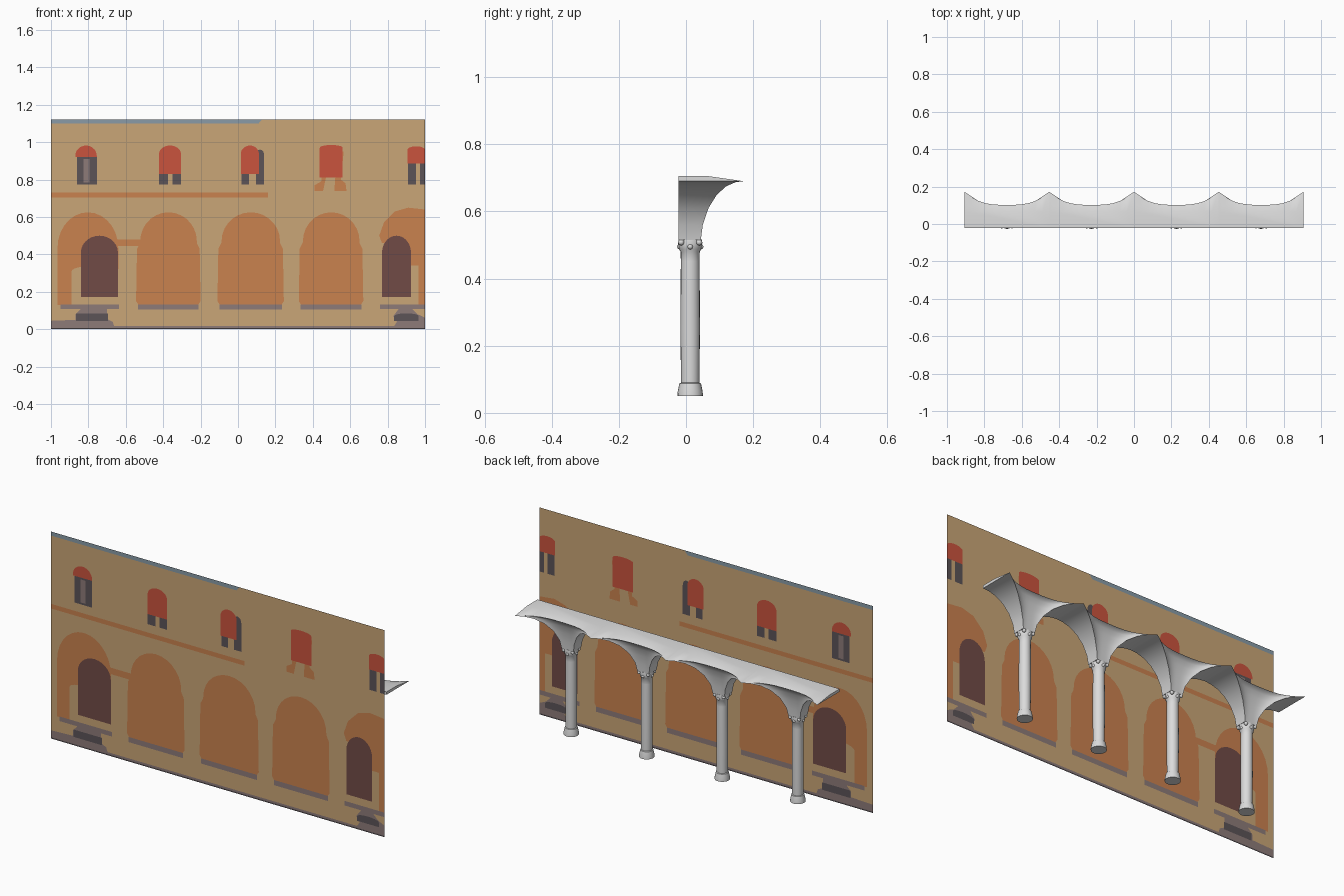
import bpy, bmesh, math
from mathutils import Vector, Matrix
from mathutils.geometry import delaunay_2d_cdt

if "Cube" in bpy.data.objects:
    bpy.data.objects.remove(bpy.data.objects["Cube"])


def material(name, r, g, b):
    m = bpy.data.materials.new(name)
    m.diffuse_color = [(c / 255) ** 2.2 for c in (r, g, b)] + [1]
    m.use_nodes = True
    m.node_tree.nodes["Principled BSDF"].inputs["Base Color"].default_value = m.diffuse_color
    return m


TAN, ORANGE, RED, DARK, MAROON, MAUVE, BLUE = range(7)
wall_mats = [material("tan plaster", 200, 164, 118), material("orange plaster", 201, 129, 80),
             material("red shutter", 201, 84, 64), material("dark grey", 92, 84, 88),
             material("maroon door", 112, 76, 72), material("mauve stone", 140, 122, 120),
             material("blue sky edge", 136, 154, 166)]
stone = material("pale stone", 218, 218, 218)


def add_object(name, bm, mats, smooth=None):
    me = bpy.data.meshes.new(name)
    bm.to_mesh(me)
    bm.free()
    ob = bpy.data.objects.new(name, me)
    bpy.context.collection.objects.link(ob)
    for m in mats:
        me.materials.append(m)
    if smooth:
        bpy.ops.object.select_all(action='DESELECT')
        ob.select_set(True)
        bpy.context.view_layer.objects.active = ob
        bpy.ops.object.shade_smooth_by_angle(angle=math.radians(smooth))
    return ob


# ---- painted wall: flat sheet partitioned into coloured regions ----
W, H, WALL_Y = 1.0, 1.122, -0.172
shapes = []          # later shapes are painted over earlier ones


def poly(mat, *pts):
    shapes.append((mat, [(max(-W, min(W, x)), max(0, min(H, z))) for x, z in pts]))


def arch(mat, x0, x1, z0, z1, rise=0.0):
    """Upright panel with an elliptical head of the given rise."""
    pts = [(x0, z0), (x1, z0)]
    if rise:
        c, r = (x0 + x1) / 2, (x1 - x0) / 2
        pts += [(c + r * math.cos(a), z1 - rise + rise * math.sin(a))
                for a in (math.pi * i / 14 for i in range(15))]
    else:
        pts += [(x1, z1), (x0, z1)]
    poly(mat, *pts)


arch(TAN, -W, W, 0, H)
poly(BLUE, (-1, 1.1), (0.11, 1.1), (0.13, H), (-1, H))
arch(ORANGE, -1, 0.16, 0.705, 0.73)                       # cornice stripe

# blind arches
for x0, x1 in ((-0.545, -0.2), (-0.11, 0.245), (0.325, 0.67)):
    poly(ORANGE, (x0 + 0.02, 0.12), (x1 - 0.02, 0.12), (x1, 0.15), (x1 - 0.005, 0.43),
         (x1 - 0.025, 0.47), (x0 + 0.025, 0.47), (x0 + 0.005, 0.43), (x0, 0.15))
    arch(ORANGE, x0 + 0.022, x1 - 0.02, 0.42, 0.625, 0.155)
    arch(MAUVE, x0 + 0.01, x1 - 0.01, 0.105, 0.133)

# left doorway
arch(ORANGE, -0.965, -0.64, 0.13, 0.625, 0.19)
arch(ORANGE, -0.66, -0.52, 0.445, 0.48)
arch(TAN, -0.89, -0.63, 0.13, 0.34, 0.03)
arch(MAROON, -0.84, -0.642, 0.172, 0.5, 0.09)
arch(MAUVE, -0.95, -0.635, 0.108, 0.133)

# right doorway
poly(ORANGE, (0.77, 0.46), (1, 0.46), (1, 0.64), (0.91, 0.65), (0.84, 0.63), (0.78, 0.57), (0.755, 0.5))
arch(ORANGE, 0.91, 1, 0.34, 0.5)
arch(ORANGE, 0.965, 1, 0.13, 0.36)
arch(MAROON, 0.77, 0.925, 0.172, 0.5, 0.09)
arch(MAUVE, 0.76, 1, 0.108, 0.133)

# steps and ground line
arch(MAUVE, -1, 1, 0, 0.017)
poly(MAUVE, (-1, 0.01), (-0.66, 0.01), (-0.67, 0.04), (-0.7, 0.055), (-0.7, 0.11), (-0.84, 0.11),
     (-0.87, 0.08), (-0.87, 0.05), (-1, 0.045))
arch(DARK, -0.865, -0.695, 0.045, 0.085)
poly(MAUVE, (0.83, 0.01), (1, 0.01), (1, 0.062), (0.96, 0.08), (0.93, 0.11), (0.86, 0.11),
     (0.83, 0.07), (0.85, 0.04))
arch(DARK, 0.835, 0.965, 0.045, 0.085, 0.015)
arch(DARK, -1, 1, 0, 0.007)

# upper windows
arch(DARK, -0.86, -0.755, 0.775, 0.93)
arch(MAUVE, -0.825, -0.795, 0.785, 0.91)
arch(RED, -0.87, -0.755, 0.92, 0.982, 0.055)
for a, b in ((-0.422, -0.375), (-0.35, -0.305)):
    arch(DARK, a, b, 0.775, 0.84)
arch(RED, -0.422, -0.305, 0.83, 0.982, 0.045)
arch(DARK, 0.02, 0.06, 0.775, 0.84)
arch(DARK, 0.095, 0.14, 0.775, 0.96, 0.03)
arch(RED, 0.015, 0.112, 0.83, 0.982, 0.045)
poly(ORANGE, (0.41, 0.74), (0.455, 0.74), (0.47, 0.81), (0.52, 0.81), (0.515, 0.74),
     (0.58, 0.74), (0.575, 0.78), (0.55, 0.8), (0.565, 0.95), (0.45, 0.95), (0.445, 0.79), (0.41, 0.77))
arch(RED, 0.437, 0.56, 0.81, 0.985, 0.015)
arch(DARK, 0.908, 0.952, 0.775, 0.89)
arch(DARK, 0.973, 1, 0.775, 0.89)
arch(RED, 0.905, 1, 0.885, 0.978, 0.02)

verts, faces = [], []
for _, pts in shapes:
    faces.append(list(range(len(verts), len(verts) + len(pts))))
    verts += [Vector(p) for p in pts]
vs, _, fs, _, _, owners = delaunay_2d_cdt(verts, [], faces, 0, 1e-5)
bm = bmesh.new()
bv = [bm.verts.new((v.x, WALL_Y, v.y)) for v in vs]
for f, own in zip(fs, owners):
    face = bm.faces.new([bv[i] for i in f])
    face.material_index = shapes[max(own)][0] if own else TAN
add_object("painted_wall", bm, wall_mats)

# ---- arcade: four columns carrying flared vault springers ----
PITCH, COL_Y, FRONT = 0.453, 0.0125, -0.022


def lathe(bm, profile, x, sides=20):
    rings = [[bm.verts.new((x + r * math.cos(2 * math.pi * i / sides),
                            COL_Y + r * math.sin(2 * math.pi * i / sides), z))
              for i in range(sides)] for r, z in profile]
    skin(bm, rings)


def skin(bm, rings):
    n = len(rings[0])
    for a, b in zip(rings, rings[1:]):
        for i in range(n):
            j = (i + 1) % n
            bm.faces.new((a[i], a[j], b[j], b[i]))
    bm.faces.new(rings[0][::-1])
    bm.faces.new(rings[-1])


vault_profile = [(0.515, 0.044), (0.56, 0.05), (0.61, 0.067), (0.65, 0.092),
                 (0.675, 0.12), (0.687, 0.148), (0.69, 0.172)]
for k in range(4):
    x = (k - 1.5) * PITCH
    # base and shaft
    bm = bmesh.new()
    lathe(bm, [(0.038, 0.05), (0.037, 0.065), (0.032, 0.088), (0.0275, 0.09),
               (0.029, 0.25), (0.028, 0.456)], x)
    add_object(f"column_{k + 1}", bm, [stone], 35)

    # capital bell with corner volutes and middle leaves
    bm = bmesh.new()
    lathe(bm, [(0.028, 0.453), (0.0285, 0.48), (0.033, 0.487), (0.036, 0.503), (0.034, 0.518)], x)
    for i in range(8):
        a = i * math.pi / 4
        r, z, s = (0.038, 0.508, 0.0095) if i % 2 else (0.031, 0.495, 0.0085)
        bmesh.ops.create_icosphere(bm, subdivisions=2, radius=s, matrix=Matrix.Translation(
            (x + r * math.cos(a), COL_Y + r * math.sin(a), z)))
    add_object(f"capital_{k + 1}", bm, [stone], 40)

    # vault springer: flat front, scalloped back, corner groins
    bm = bmesh.new()
    rings, N = [], 12
    for z, c in vault_profile:
        t = (c - 0.044) / 0.128
        w, d = 0.035 + (PITCH / 2 - 0.035) * t, 0.044 + 0.058 * t
        back = [1 - 2 * i / N for i in range(N + 1)]
        ring = [(x - w, FRONT, z), (x + w, FRONT, z)]
        ring += [(x + w * u, d + (c - d) * abs(u) ** 3, z) for u in back]
        rings.append([bm.verts.new(p) for p in ring])
    w = PITCH / 2
    top = [(x - w, FRONT, 0.705), (x + w, FRONT, 0.705)] + [(x + w * u, 0.066, 0.705) for u in back]
    rings.append([bm.verts.new(p) for p in top])
    skin(bm, rings)
    bmesh.ops.recalc_face_normals(bm, faces=bm.faces)
    add_object(f"vault_{k + 1}", bm, [stone], 40)
